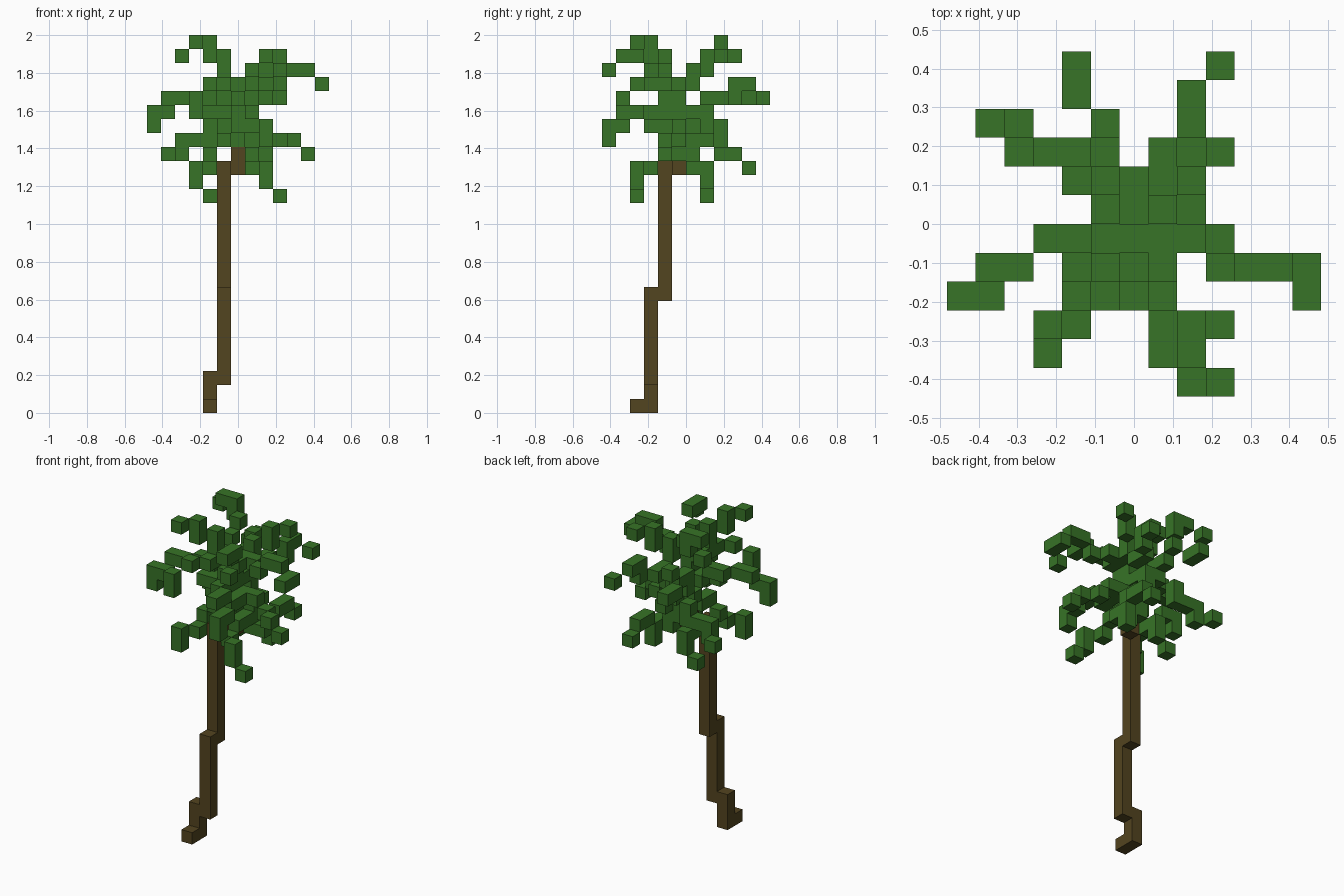
import bpy
import bmesh
from mathutils import Vector

if "Cube" in bpy.data.objects:
    bpy.data.objects.remove(bpy.data.objects["Cube"], do_unlink=True)

UNIT = 2 / 27                      # edge length of one block
ORIGIN = Vector((-6.5, -6, 0))     # grid corner, in blocks
STEP = {"R": Vector((1, 0, 0)), "L": Vector((-1, 0, 0)),
        "B": Vector((0, 1, 0)), "F": Vector((0, -1, 0)),
        "U": Vector((0, 0, 1)), "D": Vector((0, 0, -1))}


def make_material(name, color):
    mat = bpy.data.materials.new(name)
    mat.use_nodes = True
    mat.diffuse_color = color
    mat.node_tree.nodes["Principled BSDF"].inputs["Base Color"].default_value = color
    return mat


def walk(start, moves):
    """Blocks visited from start; each word is one step, maybe diagonal."""
    cell = Vector(start)
    cells = [tuple(cell)]
    for word in moves.split():
        for letter in word:
            cell = cell + STEP[letter]
        cells.append(tuple(cell))
    return cells


def build_blocks(name, cells, mat):
    """Mesh with only the outward faces of a set of blocks."""
    cells = set(cells)
    bm = bmesh.new()
    for cell in sorted(cells):
        for normal in STEP.values():
            if tuple(Vector(cell) + normal) in cells:
                continue
            side = Vector((normal.y, normal.z, normal.x))
            up = normal.cross(side)
            middle = Vector(cell) + Vector((0.5, 0.5, 0.5)) + normal / 2
            ring = [middle + (side * a + up * b) / 2
                    for a, b in ((-1, -1), (1, -1), (1, 1), (-1, 1))]
            bm.faces.new([bm.verts.new((p + ORIGIN) * UNIT) for p in ring])
    bmesh.ops.remove_doubles(bm, verts=bm.verts[:], dist=UNIT / 100)
    mesh = bpy.data.meshes.new(name)
    bm.to_mesh(mesh)
    bm.free()
    mesh.materials.append(mat)
    obj = bpy.data.objects.new(name, mesh)
    bpy.context.collection.objects.link(obj)
    return obj


bark = make_material("bark brown", (0.086, 0.058, 0.014, 1))
leaf = make_material("leaf green", (0.038, 0.172, 0.02, 1))

# Leaning trunk, from the foot upward
trunk = walk((4, 2, 0), "B U U R" + " U" * 6 + " B" + " U" * 9 + " RB U")
build_blocks("trunk", trunk, bark)

# Fronds, each from its tip inward to the heart of the crown
fronds = [
    # upper fronds
    ((3, 2, 26), "RB D RB D D RB"),
    ((2, 9, 25), "RFU R D RF FD FD"),
    ((12, 3, 23), "B LU L LD LB L LD"),
    ((9, 8, 25), "LF D LF D LFD"),
    ((9, 0, 24), "LBU B LBD BD LBD"),
    # middle fronds
    ((3, 1, 21), "U RBU RB RBD"),
    ((0, 3, 20), "U R BU R RB R RD"),
    ((4, 11, 22), "F RFU FD F RFD"),
    ((9, 11, 22), "LFU F D LF F LFD"),
    ((8, 0, 19), "U B LU B BD B LB"),
    # lower fronds
    ((11, 4, 18), "LU LB LU L L"),
    ((1, 9, 18), "RF U R R U RFU FD"),
    ((8, 10, 17), "FU F LFU F LFU"),
    ((4, 7, 15), "RU U F RU U"),
    ((8, 7, 16), "U F L U U L"),
    ((3, 2, 16), "U RB BU RU B"),
    ((9, 2, 15), "LU U LB BU B LU"),
    # heart of the crown
    ((6, 5, 19), "U U U U"),
    ((6, 3, 20), "U B B"),
    ((4, 4, 21), "R RB"),
    ((6, 7, 20), "U F"),
]
crown = [cell for start, moves in fronds for cell in walk(start, moves)]
build_blocks("palm_fronds", crown, leaf)
